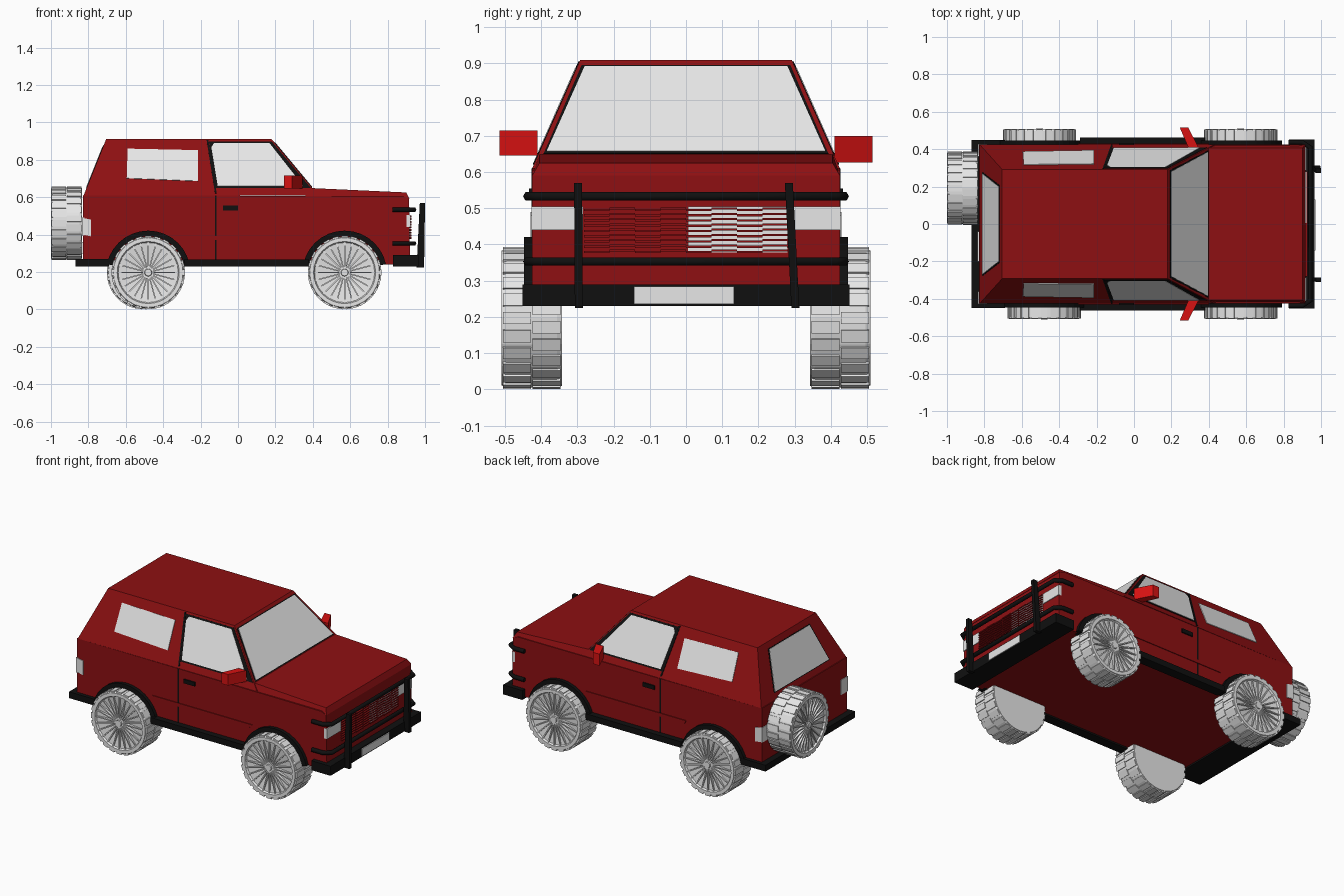
import bpy, bmesh, math
from mathutils import Vector, Matrix

if "Cube" in bpy.data.objects:
    bpy.data.objects.remove(bpy.data.objects["Cube"])


def material(name, r, g, b):
    m = bpy.data.materials.new(name)
    m.diffuse_color = (r, g, b, 1)
    m.use_nodes = True
    m.node_tree.nodes["Principled BSDF"].inputs["Base Color"].default_value = m.diffuse_color
    return m


RED = material("dark red paint", 0.27, 0.005, 0.006)
BRIGHT = material("bright red", 0.68, 0.006, 0.006)
BLACK = material("black trim", 0.005, 0.005, 0.005)
GREY = material("light grey", 0.8, 0.8, 0.8)


def finish(name, bm, mat):
    bmesh.ops.recalc_face_normals(bm, faces=bm.faces)
    me = bpy.data.meshes.new(name)
    bm.to_mesh(me)
    bm.free()
    me.materials.append(mat)
    ob = bpy.data.objects.new(name, me)
    bpy.context.collection.objects.link(ob)
    return ob


def bridge(bm, a, b):
    """Closed solid between two matching point loops."""
    va = [bm.verts.new(p) for p in a]
    vb = [bm.verts.new(p) for p in b]
    bm.faces.new(va)
    bm.faces.new(vb[::-1])
    n = len(va)
    for i in range(n):
        j = (i + 1) % n
        bm.faces.new((va[i], vb[i], vb[j], va[j]))


def loft(name, a, b, mat):
    bm = bmesh.new()
    bridge(bm, a, b)
    return finish(name, bm, mat)


def rect(x0, x1, h, z):
    return [(x0, -h, z), (x1, -h, z), (x1, h, z), (x0, h, z)]


def add_box(bm, x0, x1, y0, y1, z0, z1, m=None):
    p = [Vector(q) for q in ((x0, y0, z0), (x1, y0, z0), (x1, y1, z0), (x0, y1, z0))]
    t = [v + Vector((0, 0, z1 - z0)) for v in p]
    if m:
        p, t = [m @ v for v in p], [m @ v for v in t]
    bridge(bm, p, t)


def box(name, x0, x1, y0, y1, z0, z1, mat):
    bm = bmesh.new()
    add_box(bm, x0, x1, y0, y1, z0, z1)
    return finish(name, bm, mat)


def plate(name, pts, out, thick, mat):
    """Thin panel standing off a surface along the given direction."""
    o = Vector(out).normalized() * thick
    return loft(name, [Vector(p) - o for p in pts], [Vector(p) + o for p in pts], mat)


def tube(name, pts, r, mat):
    cu = bpy.data.curves.new(name, 'CURVE')
    cu.dimensions = '3D'
    cu.bevel_depth, cu.bevel_resolution, cu.use_fill_caps = r, 1, True
    s = cu.splines.new('POLY')
    s.points.add(len(pts) - 1)
    for q, p in zip(s.points, pts):
        q.co = (*p, 1)
    cu.materials.append(mat)
    bpy.context.collection.objects.link(bpy.data.objects.new(name, cu))


# Body: lower tub, hood, cabin
profile = [(-0.83, 0.24), (-0.83, 0.61), (0.88, 0.605), (0.915, 0.59), (0.92, 0.24)]
loft("lower_body", [(x, -0.425, z) for x, z in profile],
     [(x, 0.425, z) for x, z in profile], RED)
hood = rect(0.36, 0.90, 0.405, 0.625)
hood[0], hood[3] = (0.36, -0.405, 0.65), (0.36, 0.405, 0.65)
loft("hood", rect(0.36, 0.917, 0.425, 0.59), hood, RED)
loft("cabin", rect(-0.825, 0.43, 0.425, 0.61), rect(-0.705, 0.18, 0.292, 0.91), RED)


def side_y(z):
    return 0.425 - 0.133 * max(0, z - 0.61) / 0.3


def screen_x(z):
    return 0.43 - 0.25 * (z - 0.61) / 0.3


def tail_x(z):
    return -0.825 + 0.12 * (z - 0.61) / 0.3


# Windscreen and rear window with black seals
for name, fx, out, z0, h0, z1, h1 in (
        ("windscreen", screen_x, (0.3, 0, 0.25), 0.655, 0.385, 0.89, 0.28),
        ("rear_window", tail_x, (-0.3, 0, 0.12), 0.65, 0.27, 0.87, 0.20)):
    for part, e, t, mat in (("_seal", 0.008, 0.002, BLACK), ("", 0, 0.004, GREY)):
        a, b = z0 - e * 0.6, z1 + e * 0.6
        plate(name + part, [(fx(a), -h0 - e, a), (fx(a), h0 + e, a),
                            (fx(b), h1 + e, b), (fx(b), -h1 - e, b)], out, t, mat)

# Side panels repeated on both flanks
for s, tag in ((-1, "right"), (1, "left")):
    def flank(name, xz, t, mat, slope=True):
        plate(f"{tag}_{name}", [(x, s * side_y(z), z) for x, z in xz],
              (0, s * 0.3, 0.133 if slope else 0), t, mat)

    flank("rear_side_window", [(-0.595, 0.70), (-0.215, 0.685), (-0.215, 0.85), (-0.59, 0.858)], 0.004, GREY)
    flank("door_window_seal", [(-0.125, 0.648), (0.39, 0.648), (0.18, 0.898), (-0.155, 0.898)], 0.002, BLACK)
    flank("door_window", [(-0.108, 0.657), (0.35, 0.657), (0.168, 0.888), (-0.128, 0.888), (-0.143, 0.865)], 0.004, GREY)
    flank("door_gap_upper", [(-0.123, 0.62), (-0.114, 0.62), (-0.158, 0.905), (-0.168, 0.905)], 0.003, BLACK)
    flank("door_gap_lower", [(-0.123, 0.26), (-0.115, 0.26), (-0.115, 0.61), (-0.123, 0.61)], 0.002, BLACK, False)
    flank("waist_moulding", [(-0.29, 0.37), (0.38, 0.37), (0.40, 0.392), (-0.30, 0.392)], 0.005, RED, False)
    flank("door_handle", [(-0.08, 0.53), (0.0, 0.53), (0.0, 0.555), (-0.08, 0.555)], 0.008, BLACK, False)
    flank("tail_light_side", [(-0.833, 0.40), (-0.785, 0.39), (-0.785, 0.48), (-0.833, 0.49)], 0.004, GREY, False)
    ya, yb = sorted((s * 0.40, s * 0.462))
    box(tag + "_sill", -0.29, 0.38, ya, yb, 0.23, 0.268, BLACK)
    ya, yb = sorted((s * 0.36, s * 0.427))
    box(tag + "_tail_light", -0.834, -0.82, ya, yb, 0.395, 0.49, GREY)
    ya, yb = sorted((s * 0.285, s * 0.426))
    box(tag + "_headlight", 0.90, 0.922, ya, yb, 0.44, 0.505, GREY)
    # Swept-back door mirror
    z0, z1 = (0.645, 0.715) if s < 0 else (0.627, 0.70)
    foot = [(0.29, s * 0.41), (0.345, s * 0.41), (0.29, s * 0.515), (0.245, s * 0.515)]
    loft(tag + "_mirror", [(x, y, z0) for x, y in foot], [(x, y, z1) for x, y in foot], BRIGHT)


# Wheels: dished face, thin spokes, hub and staggered tread blocks
def wheel(name, loc, turn):
    bm = bmesh.new()
    n = 32
    rings = []
    for r, y in ((0.188, 0.083), (0.192, 0.07), (0.192, -0.07), (0.186, -0.083),
                 (0.166, -0.083), (0.160, -0.072), (0.025, -0.055)):
        rings.append([bm.verts.new((r * math.cos(i * math.tau / n), y, r * math.sin(i * math.tau / n)))
                      for i in range(n)])
    for a, b in zip(rings, rings[1:]):
        for i in range(n):
            j = (i + 1) % n
            bm.faces.new((a[i], a[j], b[j], b[i]))
    bm.faces.new(rings[0])
    bm.faces.new(rings[-1])
    for i in range(24):
        m = Matrix.Rotation(i * math.tau / 24, 4, 'Y')
        add_box(bm, 0.02, 0.165, -0.078, -0.055, -0.0035, 0.0035, m)
    for row in range(2):
        for i in range(24):
            m = Matrix.Rotation((i + row * 0.5) * math.tau / 24, 4, 'Y')
            y = -0.08 + row * 0.082
            add_box(bm, 0.18, 0.196, y, y + 0.078, -0.017, 0.017, m)
    bmesh.ops.create_cone(bm, cap_ends=True, segments=12, radius1=0.026, radius2=0.018, depth=0.035,
                          matrix=Matrix.Translation((0, -0.066, 0)) @ Matrix.Rotation(math.pi / 2, 4, 'X'))
    ob = finish(name, bm, GREY)
    ob.location = loc
    ob.rotation_euler.z = turn


for s, tag in ((-1, "right"), (1, "left")):
    for end, x in (("front", 0.57), ("rear", -0.48 if s < 0 else -0.505)):
        wheel(f"{tag}_{end}_wheel", (x, s * 0.426, 0.197), 0 if s < 0 else math.pi)
        # Black wheel arch flare
        arc = [math.radians(12 + 156 * i / 14) for i in range(15)]
        band = [(x + 0.226 * math.cos(a), 0.195 + 0.226 * math.sin(a)) for a in arc]
        band += [(x + 0.196 * math.cos(a), 0.195 + 0.196 * math.sin(a)) for a in reversed(arc)]
        loft(f"{tag}_{end}_arch", [(px, s * 0.40, z) for px, z in band],
             [(px, s * 0.447, z) for px, z in band], BLACK)
wheel("spare_wheel", (-0.917, 0.192, 0.46), -math.pi / 2)

# Bumpers and number plates
box("rear_bumper", -0.87, -0.69, -0.448, 0.448, 0.23, 0.27, BLACK)
box("front_bumper", 0.83, 0.965, -0.452, 0.452, 0.23, 0.29, BLACK)
box("front_plate", 0.962, 0.97, -0.143, 0.132, 0.236, 0.284, GREY)
box("rear_plate", -0.838, -0.828, -0.20, -0.04, 0.30, 0.36, GREY)

# Grille: pale backing on one half, rows of slats over both halves
box("grille_backing", 0.915, 0.922, 0.005, 0.28, 0.378, 0.505, GREY)
bm = bmesh.new()
for col in range(8):
    y = -0.282 + col * 0.0705
    for row in range(9):
        z = 0.376 + row * 0.0145 + (col % 2) * 0.004
        add_box(bm, 0.915, 0.928, y, y + 0.0705, z, z + 0.006)
finish("grille_slats", bm, RED)

# Bull bar
for tag, z in (("lower", 0.353), ("upper", 0.533)):
    tube(tag + "_bull_bar", [(0.825, -0.437, z), (0.90, -0.437, z), (0.942, -0.41, z),
                             (0.942, 0.41, z), (0.90, 0.437, z), (0.825, 0.437, z)], 0.013, BLACK)
for tag, y0, y1 in (("right", -0.296, -0.298), ("left", 0.302, 0.284)):
    loft(tag + "_bull_bar_post", [(0.955, y0 - 0.011, 0.225), (0.995, y0 - 0.011, 0.225),
                                  (0.995, y0 + 0.011, 0.225), (0.955, y0 + 0.011, 0.225)],
         [(0.972, y1 - 0.011, 0.57), (1.0, y1 - 0.011, 0.57),
          (1.0, y1 + 0.011, 0.57), (0.972, y1 + 0.011, 0.57)], BLACK)
